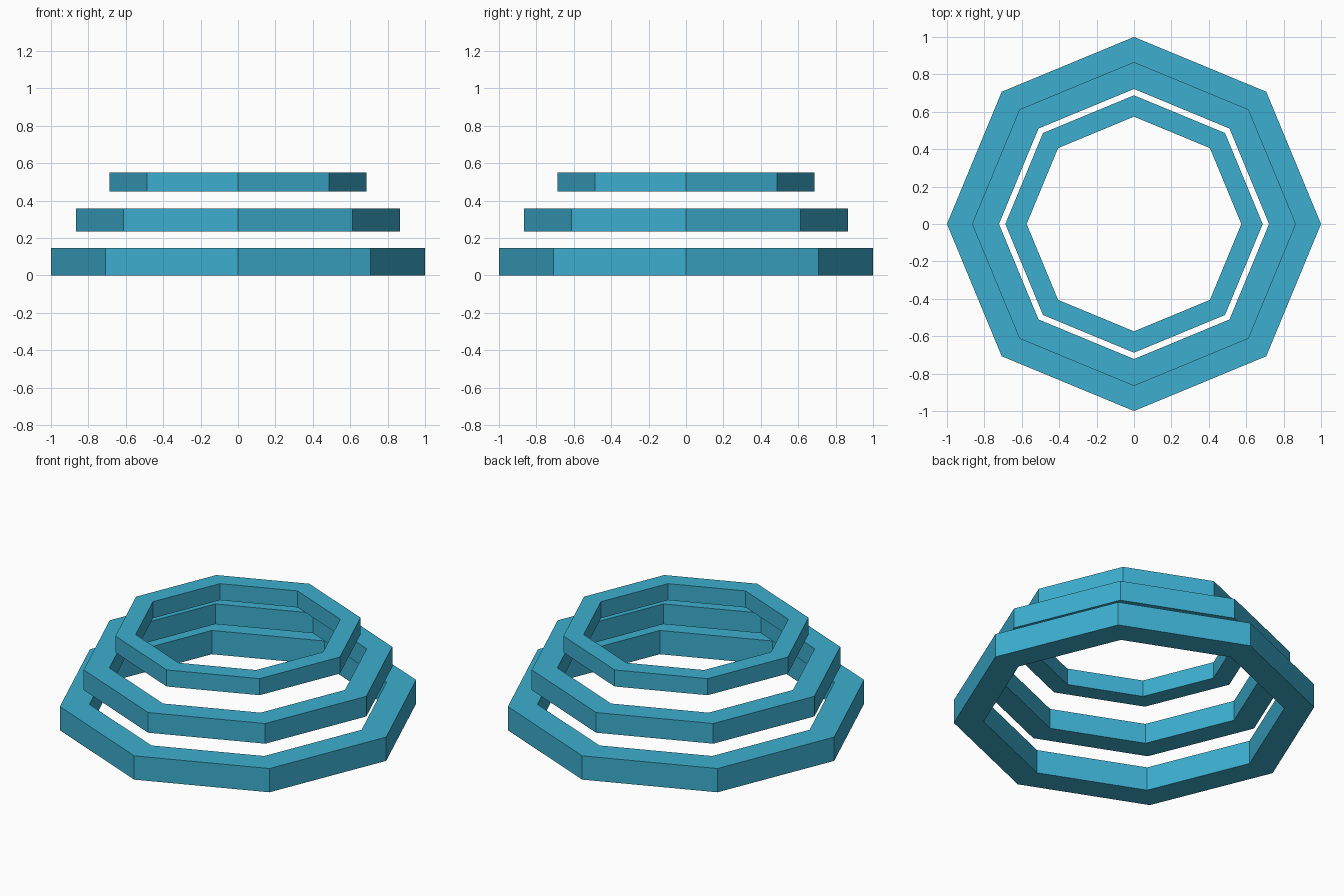
import bpy, bmesh
from math import cos, sin, pi

if "Cube" in bpy.data.objects:
    bpy.data.objects.remove(bpy.data.objects["Cube"])

SIDES = 8

mat = bpy.data.materials.new("teal")
mat.diffuse_color = (0.045, 0.42, 0.62, 1)
mat.use_nodes = True
mat.node_tree.nodes["Principled BSDF"].inputs["Base Color"].default_value = mat.diffuse_color


def ring(name, outer, inner, z0, z1):
    """Flat-sided octagonal ring made by sweeping a rectangular section."""
    bm = bmesh.new()
    section = [(outer, z0), (outer, z1), (inner, z1), (inner, z0)]
    loops = [[bm.verts.new((r * cos(2 * pi * i / SIDES), r * sin(2 * pi * i / SIDES), z))
              for r, z in section] for i in range(SIDES)]
    for i in range(SIDES):
        a, b = loops[i], loops[(i + 1) % SIDES]
        for j in range(4):
            k = (j + 1) % 4
            bm.faces.new((a[j], b[j], b[k], a[k]))
    bmesh.ops.recalc_face_normals(bm, faces=bm.faces)
    mesh = bpy.data.meshes.new(name)
    bm.to_mesh(mesh)
    bm.free()
    mesh.materials.append(mat)
    bpy.context.collection.objects.link(bpy.data.objects.new(name, mesh))


# Three stacked, shrinking rings
ring("bottom_ring", 1.0, 0.834, 0.0, 0.145)
ring("middle_ring", 0.866, 0.722, 0.235, 0.358)
ring("top_ring", 0.688, 0.574, 0.449, 0.55)
